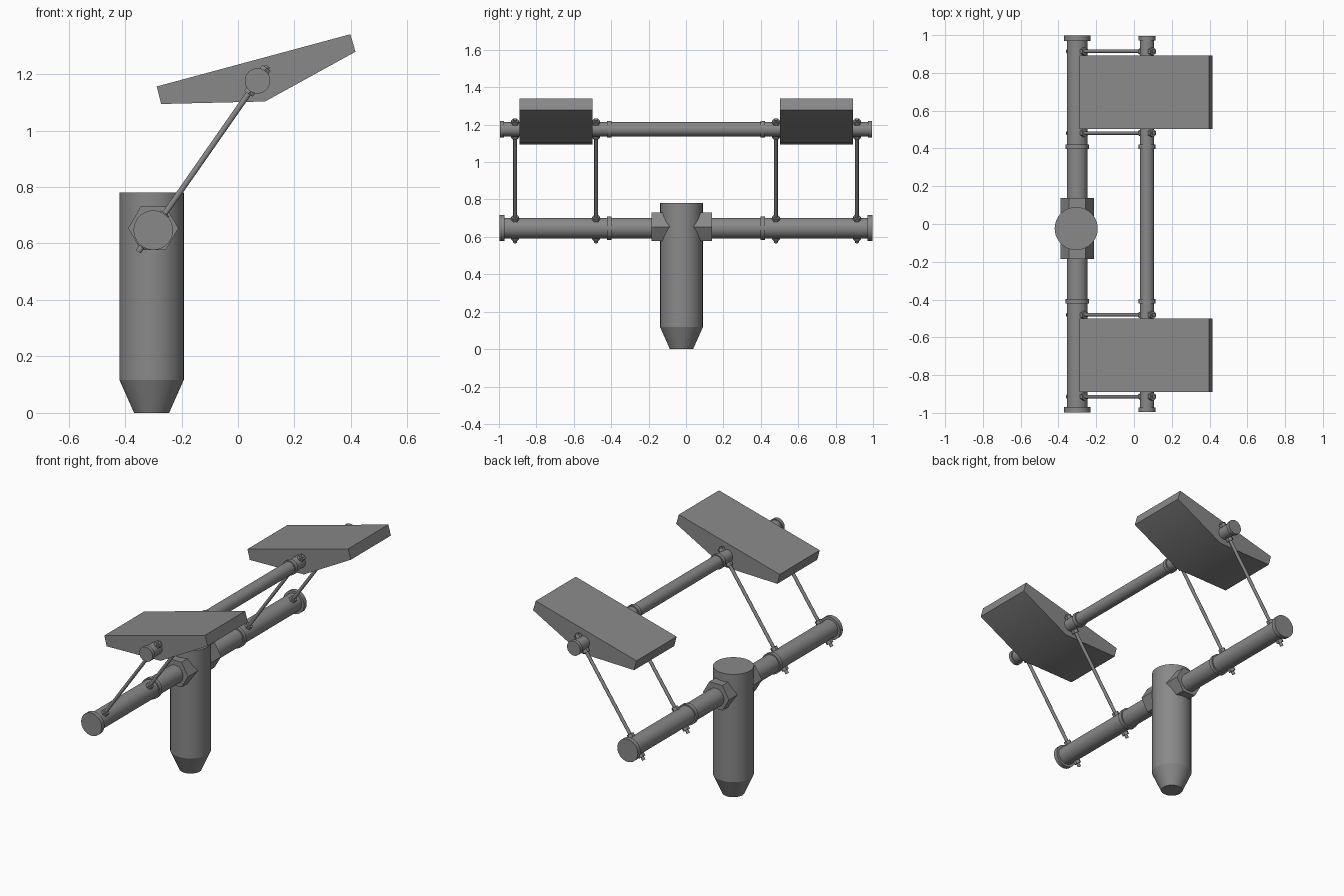
import bpy
import bmesh
import math
from mathutils import Vector

if "Cube" in bpy.data.objects:
    bpy.data.objects.remove(bpy.data.objects["Cube"], do_unlink=True)

GREY = (0.25, 0.25, 0.25, 1.0)
steel = bpy.data.materials.new("grey_steel")
steel.use_nodes = True
steel.diffuse_color = GREY
steel.node_tree.nodes["Principled BSDF"].inputs["Base Color"].default_value = GREY


def finish(name, bm, angle):
    """Turn a bmesh into a shaded object."""
    bmesh.ops.recalc_face_normals(bm, faces=bm.faces)
    mesh = bpy.data.meshes.new(name)
    bm.to_mesh(mesh)
    bm.free()
    obj = bpy.data.objects.new(name, mesh)
    bpy.context.collection.objects.link(obj)
    mesh.materials.append(steel)
    bpy.ops.object.select_all(action='DESELECT')
    obj.select_set(True)
    bpy.context.view_layer.objects.active = obj
    bpy.ops.object.shade_smooth_by_angle(angle=math.radians(angle))
    return obj


def lathe(name, origin, axis, profile, sides=32):
    """Closed turned part: profile is (distance along axis, radius)."""
    origin, d = Vector(origin), Vector(axis).normalized()
    ref = Vector((1, 0, 0)) if abs(d.x) < 0.1 else Vector((0, 1, 0))
    u = (ref - d * ref.dot(d)).normalized()
    v = d.cross(u)
    bm = bmesh.new()
    rings = []
    for dist, r in profile:
        turn = [2 * math.pi * i / sides for i in range(sides)]
        rings.append([bm.verts.new(origin + d * dist + (u * math.cos(a) + v * math.sin(a)) * r)
                      for a in turn])
    for a, b in zip(rings, rings[1:]):
        for i in range(sides):
            j = (i + 1) % sides
            bm.faces.new((a[i], a[j], b[j], b[i]))
    bm.faces.new(rings[0])
    bm.faces.new(rings[-1])
    return finish(name, bm, 20)


def collared_profile(r, cap_r, cap_w, ring_r, end=0.997):
    """Tube with end caps and two collars, mirrored about its middle."""
    half = [(0.398, r), (0.398, ring_r), (0.422, ring_r), (0.422, r),
            (end - cap_w, r), (end - cap_w, cap_r), (end, cap_r)]
    return [(-p, q) for p, q in reversed(half)] + half


def panel(name, y0, y1):
    """Wedge-shaped slab extruded along y."""
    outline = [(-0.288, 1.156), (0.398, 1.341), (0.416, 1.279), (0.096, 1.103), (-0.272, 1.094)]
    bm = bmesh.new()
    face = bm.faces.new([bm.verts.new((x, y0, z)) for x, z in outline])
    ext = bmesh.ops.extrude_face_region(bm, geom=[face])
    moved = [g for g in ext["geom"] if isinstance(g, bmesh.types.BMVert)]
    bmesh.ops.translate(bm, verts=moved, vec=(0, y1 - y0, 0))
    return finish(name, bm, 30)


LOW = Vector((-0.30, 0, 0.647))
HIGH = Vector((0.069, 0, 1.176))
Y = (0, 1, 0)

# Post with tapered foot and the hexagonal joint through it
lathe("post", (-0.306, -0.024, 0), (0, 0, 1), [(0, 0.062), (0.117, 0.114), (0.78, 0.114)], 40)
lathe("hex_joint", (-0.30, -0.023, 0.654), Y, [(-0.161, 0.089), (0.161, 0.089)], 6)

# Horizontal beams
lathe("lower_beam", LOW, Y, collared_profile(0.055, 0.07, 0.027, 0.063))
lathe("upper_beam", HIGH, Y, collared_profile(0.038, 0.045, 0.022, 0.045, 0.994))

# Panels
panel("left_side_panel", 0.503, 0.893)
panel("right_side_panel", -0.889, -0.499)

# Threaded rods with nuts on both sides of each beam
slope = (HIGH - LOW).normalized()
span = (HIGH - LOW).length
for n, y in enumerate((-0.914, -0.481, 0.481, 0.914), 1):
    base = LOW + Vector((0, y, 0))
    lathe(f"rod_{n}", base, slope, [(-0.093, 0.01), (span + 0.063, 0.01)], 16)
    for where, centre, r in (("lower", 0, 0.052), ("upper", span, 0.035)):
        for side, s in (("outer", -1), ("inner", 1)):
            lathe(f"{where}_{side}_nut_{n}", base, slope,
                  [(centre + s * r, 0.021), (centre + s * (r + 0.021), 0.021)], 6)
